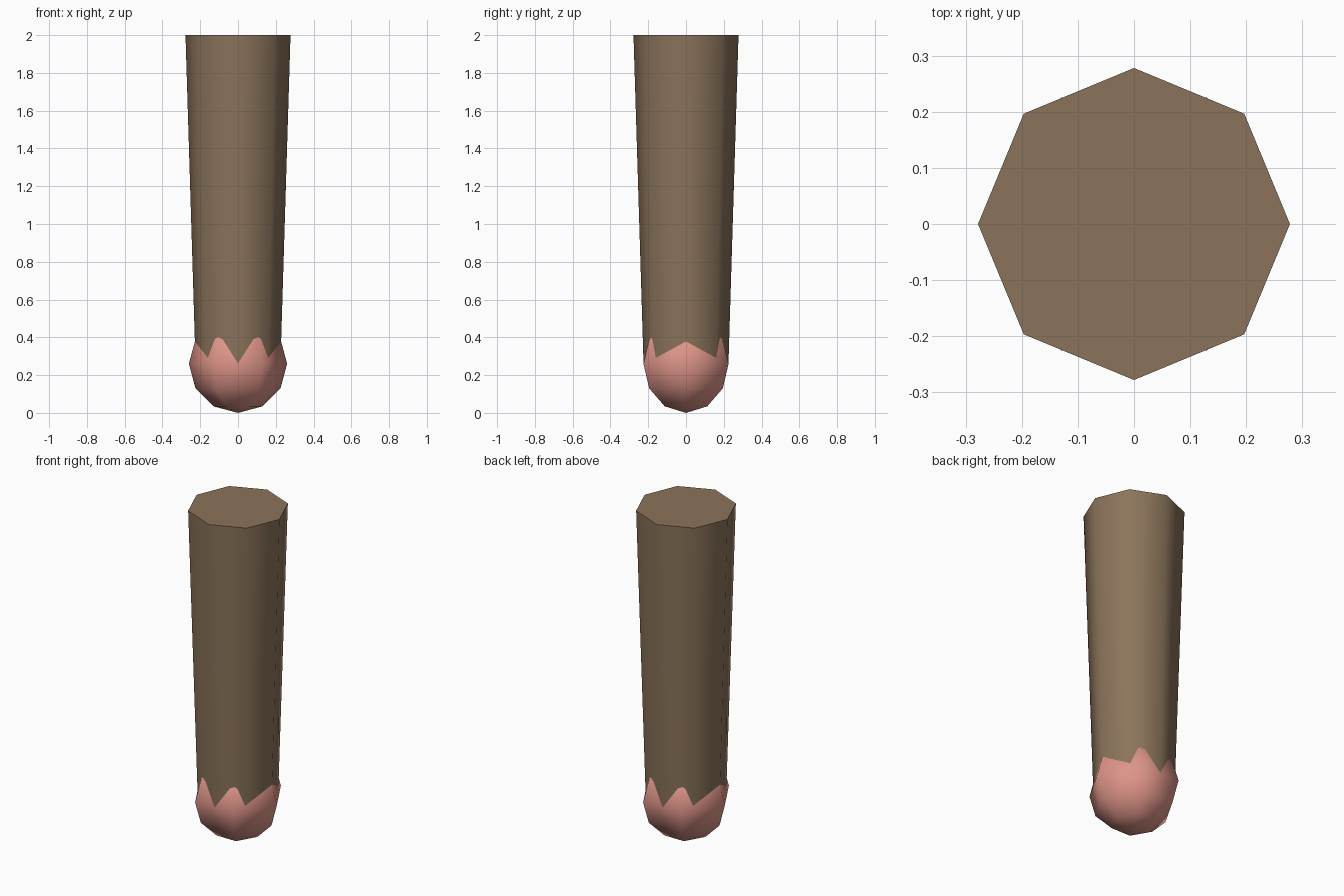
import bpy
import math

default = bpy.data.objects.get("Cube")
if default:
    bpy.data.objects.remove(default, do_unlink=True)


def make_material(name, rgb):
    mat = bpy.data.materials.new(name)
    mat.use_nodes = True
    color = (*rgb, 1.0)
    mat.diffuse_color = color
    mat.node_tree.nodes["Principled BSDF"].inputs["Base Color"].default_value = color
    return mat


def finish(name, mat, sharp_angle):
    obj = bpy.context.object
    obj.name = name
    obj.data.materials.append(mat)
    bpy.ops.object.transform_apply(location=True, rotation=True, scale=True)
    bpy.ops.object.shade_smooth_by_angle(angle=math.radians(sharp_angle))
    return obj


brown = make_material("brown", (0.26, 0.175, 0.105))
pink = make_material("pink", (0.73, 0.30, 0.25))

TIP_RADIUS = 0.26
TOP = 2.0

# Eight-sided shaft, widening from the middle of the tip to a flat top
bpy.ops.mesh.primitive_cone_add(
    vertices=8, radius1=0.2247, radius2=0.278, depth=TOP - TIP_RADIUS,
    location=(0, 0, (TOP + TIP_RADIUS) / 2))
finish("shaft", brown, 60)

# Six-sided ball at the lower end, with corners toward the front and back
bpy.ops.mesh.primitive_uv_sphere_add(
    segments=6, ring_count=6, radius=TIP_RADIUS,
    location=(0, 0, TIP_RADIUS), rotation=(0, 0, math.radians(30)))
finish("rounded_tip", pink, 80)
